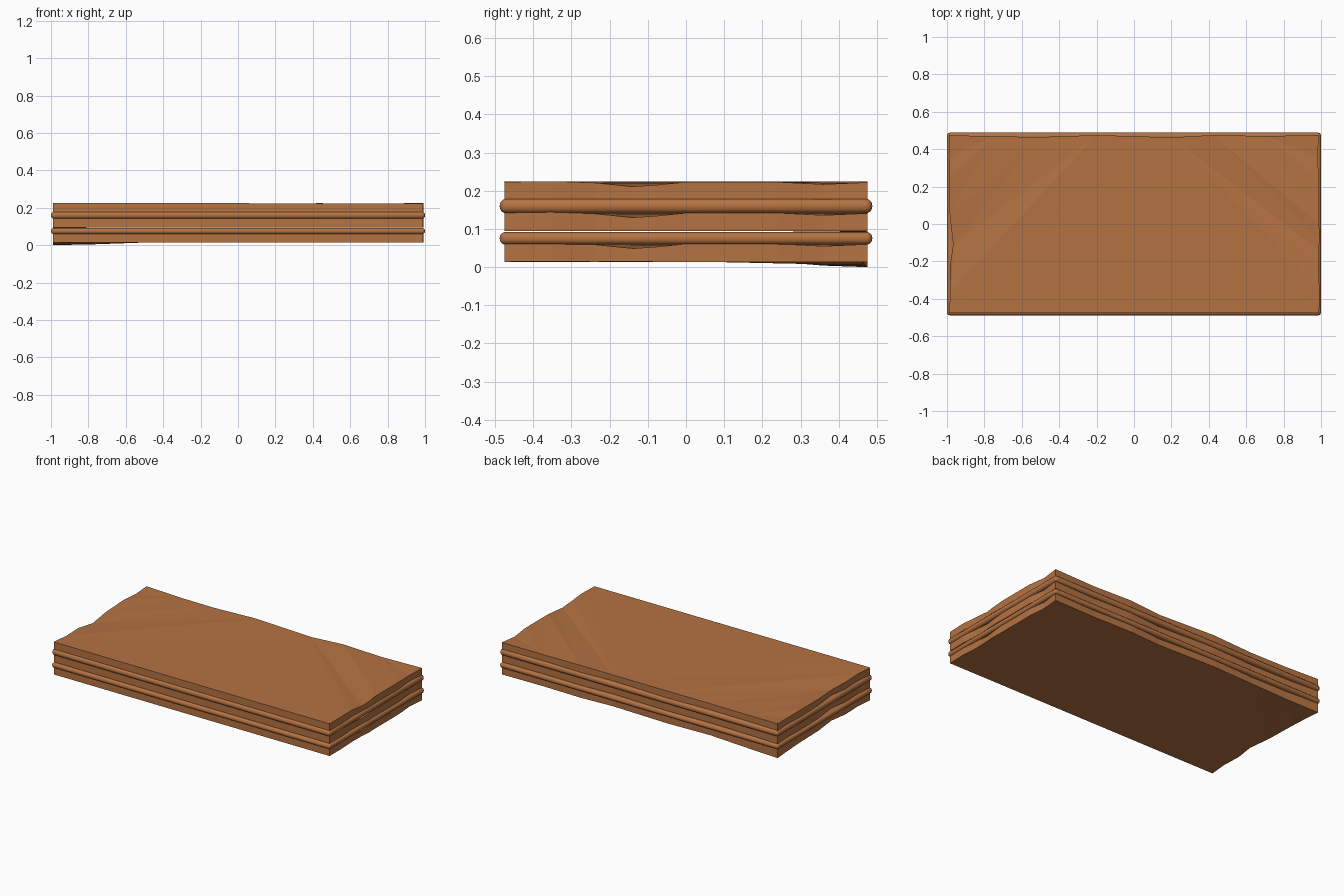
import bpy, bmesh

if "Cube" in bpy.data.objects:
    bpy.data.objects.remove(bpy.data.objects["Cube"])

def material(name, col):
    m = bpy.data.materials.new(name)
    m.diffuse_color = (*col, 1)
    m.use_nodes = True
    m.node_tree.nodes["Principled BSDF"].inputs["Base Color"].default_value = m.diffuse_color
    return m

brown = material("baked brown", (0.46, 0.17, 0.055))

# Irregular slab outline: x, y, top height offset, bottom height offset
OUTLINE = [
    (-.99, -.475, .002, 0), (.99, -.475, 0, 0),
    (.992, -.35, .002, .001), (.985, -.24, -.002, 0), (.988, -.14, -.012, .001),
    (.992, -.08, -.008, 0), (.99, 0, 0, 0), (.99, .24, 0, 0), (.98, .36, -.006, 0),
    (.99, .475, -.001, 0),
    (.7, .47, -.004, 0), (.42, .475, .001, 0), (.2, .463, -.006, 0),
    (-.2, .475, .001, 0), (-.5, .465, -.004, 0), (-.75, .468, -.004, -.009),
    (-.99, .475, 0, -.014),
    (-.985, .36, -.004, -.01), (-.99, .24, .001, 0), (-.985, .05, -.004, 0),
    (-.967, -.11, -.010, 0), (-.985, -.23, 0, 0), (-.98, -.36, .001, 0),
]

def slab(name, z0, z1, sag):
    bm = bmesh.new()
    low = [bm.verts.new((x, y, z0 + b * sag)) for x, y, t, b in OUTLINE]
    high = [bm.verts.new((x, y, z1 + t)) for x, y, t, b in OUTLINE]
    n = len(low)
    for i in range(n):
        j = (i + 1) % n
        bm.faces.new((low[i], low[j], high[j], high[i]))
    caps = [bm.faces.new(high), bm.faces.new(low[::-1])]
    bmesh.ops.triangulate(bm, faces=caps)
    me = bpy.data.meshes.new(name)
    bm.to_mesh(me)
    bm.free()
    ob = bpy.data.objects.new(name, me)
    me.materials.append(brown)
    bpy.context.collection.objects.link(ob)

def filling(name, z0, z1):
    bpy.ops.mesh.primitive_cube_add(size=1, location=(0, 0, (z0 + z1) / 2))
    ob = bpy.context.object
    ob.name = name
    ob.scale = (2, .976, z1 - z0)
    bpy.ops.object.transform_apply(location=False, rotation=False, scale=True)
    bev = ob.modifiers.new("round edge", 'BEVEL')
    bev.width = (z1 - z0) * .46
    bev.segments = 5
    ob.data.materials.append(brown)
    bpy.ops.object.shade_smooth_by_angle()

# Three flat wafers with uneven edges
slab("bottom_slab", .014, .061, 1)
slab("middle_slab", .095, .142, .2)
slab("top_slab", .178, .223, .2)

# Two rounded layers between them
filling("lower_layer", .059, .092)
filling("upper_layer", .141, .179)
